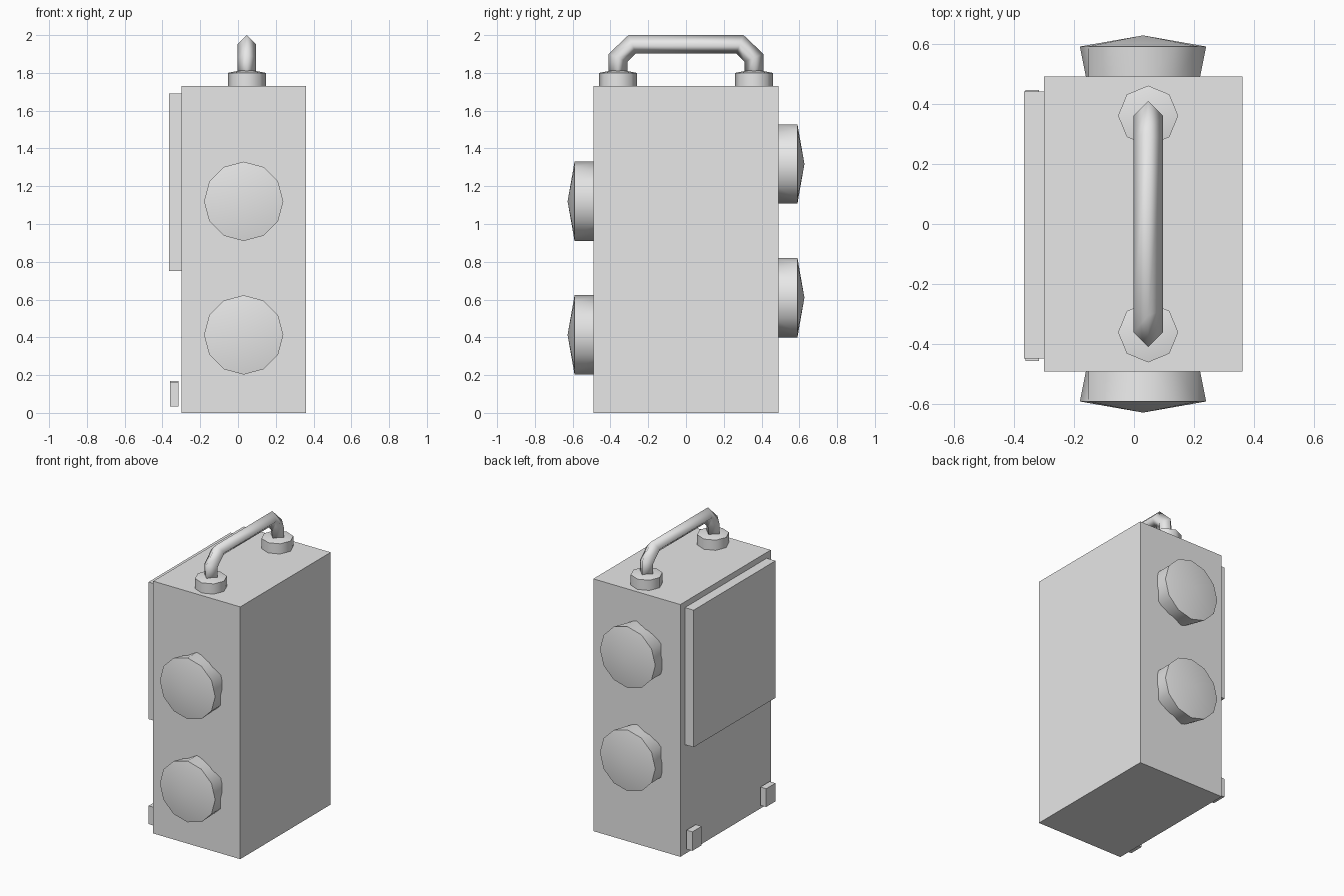
import bpy
import bmesh
from math import sin, cos, pi, tan
from mathutils import Vector

cube = bpy.data.objects.get("Cube")
if cube:
    bpy.data.objects.remove(cube, do_unlink=True)

grey = bpy.data.materials.new("plain grey")
grey.use_nodes = True
colour = (0.8, 0.8, 0.8, 1)
grey.diffuse_color = colour
grey.node_tree.nodes["Principled BSDF"].inputs["Base Color"].default_value = colour


def finish(name, bm, smooth_angle=None):
    bmesh.ops.recalc_face_normals(bm, faces=bm.faces)
    mesh = bpy.data.meshes.new(name)
    bm.to_mesh(mesh)
    bm.free()
    mesh.materials.append(grey)
    obj = bpy.data.objects.new(name, mesh)
    bpy.context.collection.objects.link(obj)
    if smooth_angle:
        bpy.ops.object.select_all(action='DESELECT')
        obj.select_set(True)
        bpy.context.view_layer.objects.active = obj
        bpy.ops.object.shade_smooth_by_angle(angle=smooth_angle)
    return obj


def box(name, low, high):
    low, high = Vector(low), Vector(high)
    bm = bmesh.new()
    bmesh.ops.create_cube(bm, size=1)
    for v in bm.verts:
        v.co = (low + high) / 2 + v.co * (high - low)
    return finish(name, bm)


def skin(bm, rings):
    # Quads between successive rings of vertices
    for a, b in zip(rings, rings[1:]):
        n = len(a)
        for i in range(n):
            bm.faces.new((a[i], a[(i + 1) % n], b[(i + 1) % n], b[i]))


def capped_drum(name, sides, radius, levels, tip, place, flat=1.0):
    # Drum along a local axis with a shallow pointed cap;
    # flat pulls in every second vertex of the hidden end
    bm = bmesh.new()
    rings = []
    for k, (height, scale) in enumerate(levels):
        ring = []
        for i in range(sides):
            r = radius * scale * (flat if k == 0 and i % 2 else 1)
            a = 2 * pi * i / sides
            ring.append(bm.verts.new(place(r * sin(a), r * cos(a), height)))
        rings.append(ring)
    skin(bm, rings)
    bm.faces.new(rings[0])
    peak = bm.verts.new(place(0, 0, tip))
    for i in range(sides):
        bm.faces.new((rings[-1][i], rings[-1][(i + 1) % sides], peak))
    return finish(name, bm, pi / 3.9)


# Main body, side panel and small side blocks
box("body", (-0.30, -0.49, 0), (0.36, 0.49, 1.73))
box("side_panel", (-0.366, -0.447, 0.75), (-0.30, 0.44, 1.69))
box("front_side_block", (-0.36, -0.455, 0.035), (-0.316, -0.355, 0.16))
box("back_side_block", (-0.36, 0.345, 0.04), (-0.316, 0.445, 0.17))

# Round knobs: twelve-sided face narrowing to a hexagon at the body
for side, label, heights in ((-1, "front", (0.413, 1.12)), (1, "back", (0.61, 1.318))):
    for z, level in zip(heights, ("lower", "upper")):
        capped_drum(f"{level}_{label}_knob", 12, 0.21, ((0.45, 1), (0.59, 1)), 0.627,
                    lambda u, v, h, s=side, z=z: (0.03 + u, s * h, z + v), cos(pi / 6))

# Handle collars
for side, label in ((-1, "front"), (1, "back")):
    capped_drum(f"{label}_handle_collar", 8, 0.1, ((1.72, 1), (1.8, 1)), 1.82,
                lambda u, v, h, s=side: (0.047 + u, s * 0.36 + v, h))

# Handle: square pipe on edge with mitred bends
half = [Vector((0.36, 1.76)), Vector((0.36, 1.88)), Vector((0.285, 1.951))]
path = half + [Vector((-p.x, p.y)) for p in reversed(half)]
radius, bm, rings = 0.049, bmesh.new(), []
for i, p in enumerate(path):
    before = (p - path[i - 1]).normalized() if i else Vector((0, 1))
    after = (path[i + 1] - p).normalized() if i < len(path) - 1 else Vector((0, -1))
    run = (before + after).normalized()
    out = Vector((run.y, -run.x)) * radius / run.dot(after)
    rings.append([bm.verts.new((0.047 + x, p.x + k * out.x, p.y + k * out.y))
                  for x, k in ((radius, 0), (0, 1), (-radius, 0), (0, -1))])
skin(bm, rings)
bm.faces.new(rings[0])
bm.faces.new(rings[-1])
finish("handle", bm, pi * 0.6)
